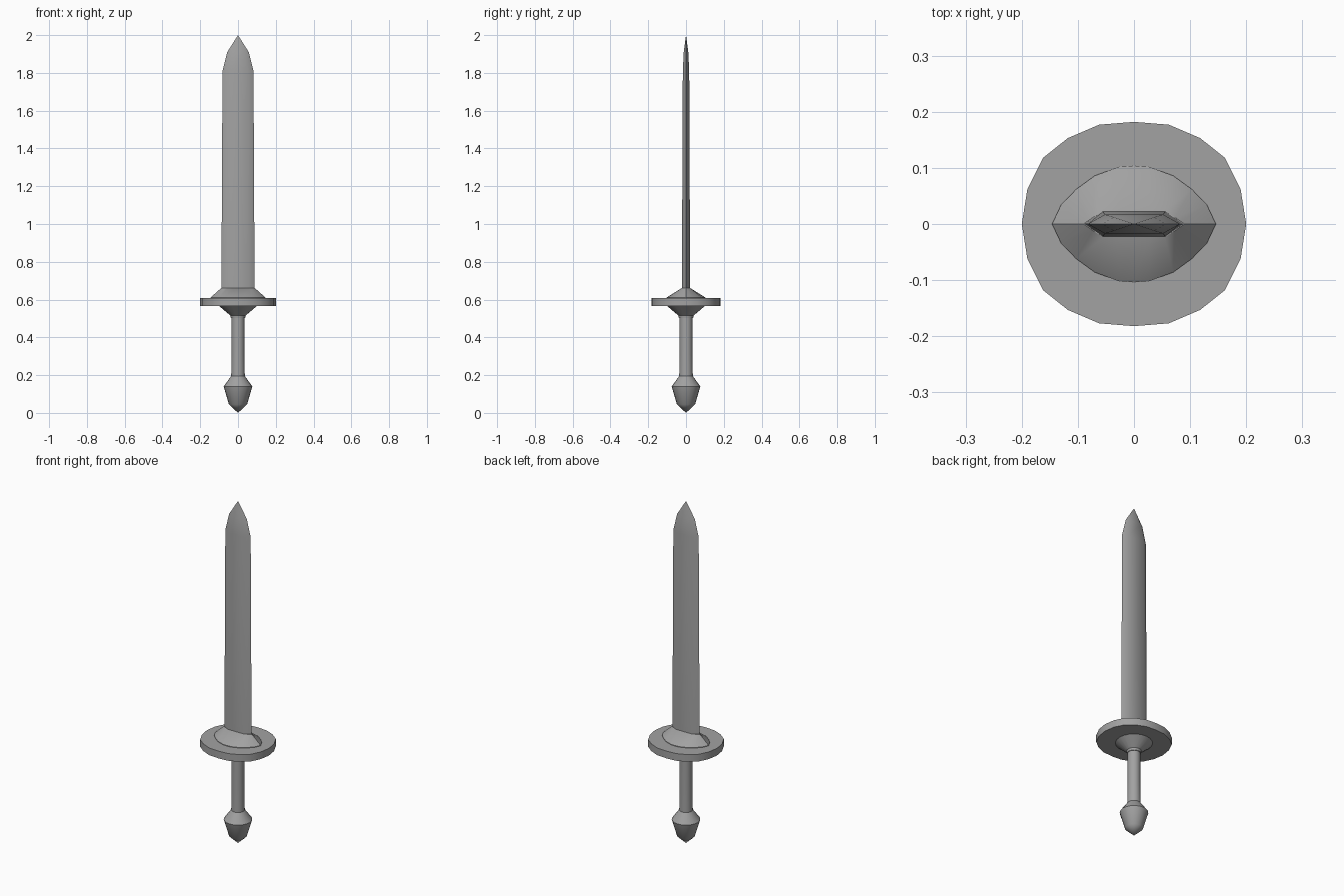
import bpy
import bmesh
from math import cos, sin, radians, tau

cube = bpy.data.objects.get("Cube")
if cube:
    bpy.data.objects.remove(cube, do_unlink=True)

GREY = (0.36, 0.36, 0.36, 1)
steel = bpy.data.materials.new("grey steel")
steel.use_nodes = True
steel.diffuse_color = GREY
steel.node_tree.nodes["Principled BSDF"].inputs["Base Color"].default_value = GREY


def loft(name, rings, smooth_angle=38):
    """Skin a stack of (z, outline) rings; a one-point outline makes a tip."""
    bm = bmesh.new()
    loops = [[bm.verts.new((x, y, z)) for x, y in outline] for z, outline in rings]
    for low, high in zip(loops, loops[1:]):
        n = max(len(low), len(high))
        for i in range(n):
            j = (i + 1) % n
            if len(low) == 1:
                bm.faces.new((low[0], high[j], high[i]))
            elif len(high) == 1:
                bm.faces.new((low[i], low[j], high[0]))
            else:
                bm.faces.new((low[i], low[j], high[j], high[i]))
    for end in (loops[0], loops[-1]):
        if len(end) > 2:
            bm.faces.new(end)
    bmesh.ops.recalc_face_normals(bm, faces=bm.faces)
    mesh = bpy.data.meshes.new(name)
    bm.to_mesh(mesh)
    bm.free()
    mesh.materials.append(steel)
    ob = bpy.data.objects.new(name, mesh)
    bpy.context.collection.objects.link(ob)
    bpy.ops.object.select_all(action="DESELECT")
    ob.select_set(True)
    bpy.context.view_layer.objects.active = ob
    bpy.ops.object.shade_smooth_by_angle(angle=radians(smooth_angle))
    return ob


def circle(r, sides=20):
    return [(r * cos(tau * i / sides), r * sin(tau * i / sides)) for i in range(sides)]


def mirrored(quarter):
    """Full outline from the quarter running from +x to +y."""
    half = quarter + [(-x, y) for x, y in reversed(quarter) if x > 0.001]
    return half + [(x, -y) for x, y in reversed(half) if y > 0.001]


def hexagon(half_width, flat, thick):
    return mirrored([(half_width, 0), (flat, thick)])


TIP = [(0, 0)]

# Blade: flattened hexagon narrowing to a point
loft("blade", [
    (0.62, hexagon(0.088, 0.056, 0.022)),
    (1.81, hexagon(0.082, 0.052, 0.017)),
    (1.91, hexagon(0.057, 0.036, 0.012)),
    (2.00, TIP),
])

# Collar: oval foot rising to the blade's outline
foot = mirrored([(0.146, 0), (0.13, 0.034), (0.103, 0.062),
                 (0.07, 0.086), (0.027, 0.102), (0, 0.104)])
socket = mirrored([(x, min(0.024, (0.09 - x) * 0.7))
                   for x in (0.09, 0.083, 0.073, 0.055, 0.028, 0)])
loft("collar", [(0.60, foot), (0.61, foot), (0.66, socket)])

# Guard: slightly squashed round plate
plate = mirrored([(0.2, 0), (0.19, 0.062), (0.162, 0.118),
                  (0.118, 0.153), (0.062, 0.177), (0, 0.182)])
loft("guard", [(0.565, plate), (0.607, plate)])

# Cone under the guard, with a small ring at its end
loft("guard_underside", [
    (0.502, circle(0.038)), (0.515, circle(0.04)), (0.566, circle(0.1)),
])

# Grip
loft("grip", [(0.19, circle(0.036)), (0.32, circle(0.034)), (0.51, circle(0.034))])

# Pommel
loft("pommel", [
    (0, TIP), (0.045, circle(0.048)), (0.14, circle(0.076)), (0.195, circle(0.036)),
])
